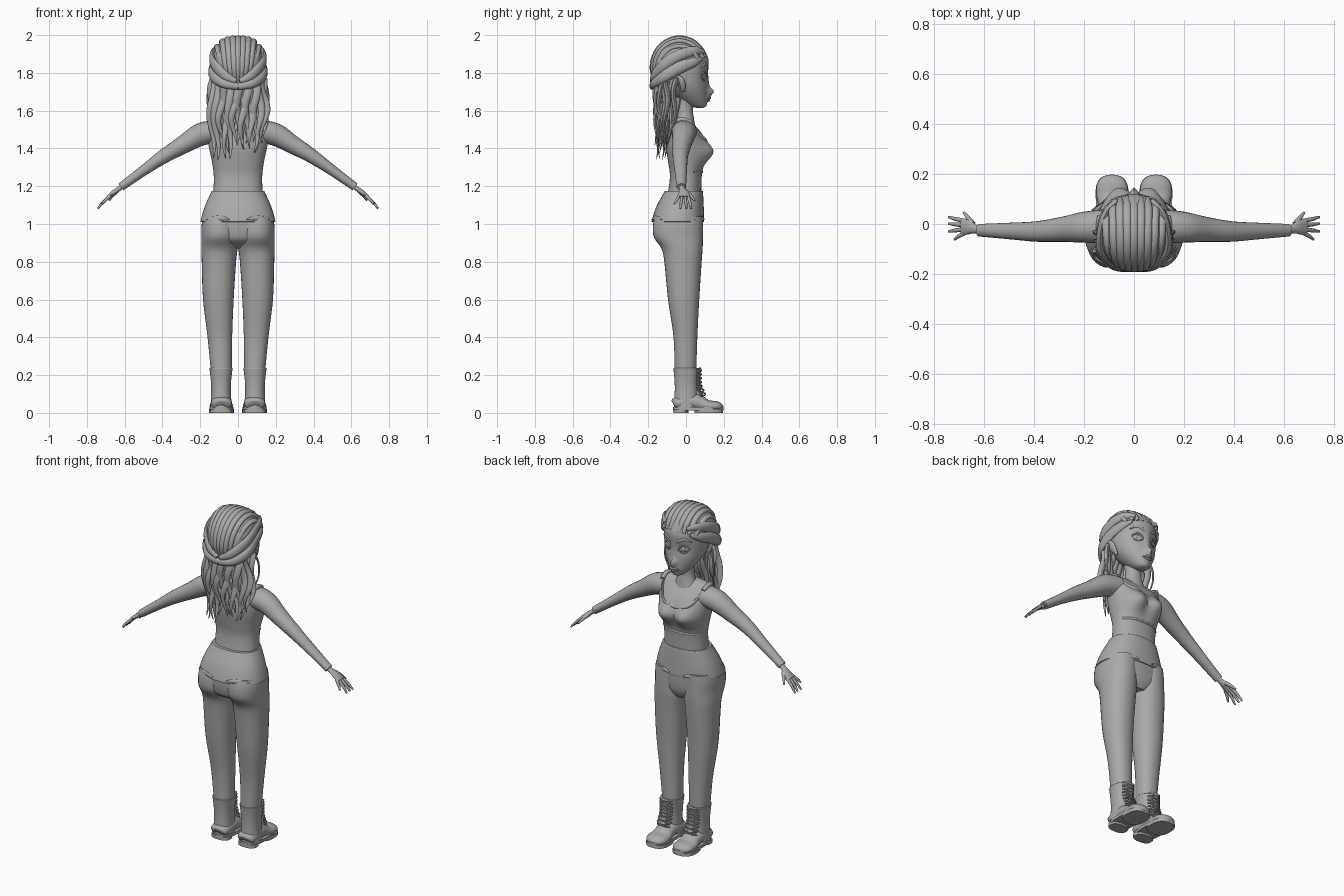
import bpy, bmesh, math, random
from mathutils import Vector
from mathutils.bvhtree import BVHTree

random.seed(4)
GREY = bpy.data.materials.new("plain grey")
GREY.diffuse_color = (0.4, 0.4, 0.4, 1)


def spline(rows, n):
    """Catmull-Rom resampling of rows of numbers, n steps per span."""
    out = []
    for i in range(len(rows) - 1):
        p = [rows[max(i - 1, 0)], rows[i], rows[i + 1], rows[min(i + 2, len(rows) - 1)]]
        for k in range(n):
            t = k / n
            out.append([0.5 * (2 * b + (c - a) * t + (2 * a - 5 * b + 4 * c - d) * t * t
                        + (3 * b - a - 3 * c + d) * t ** 3) for a, b, c, d in zip(*p)])
    return out + [list(rows[-1])]


def skin(name, rings, mirror=False, caps=True, warp=None, angle=50):
    """Mesh from equal rings of points."""
    bm = bmesh.new()
    vs = [[bm.verts.new(warp(Vector(p)) if warp else p) for p in r] for r in rings]
    n = len(vs[0])
    for a, b in zip(vs, vs[1:]):
        for i in range(n):
            bm.faces.new((a[i], a[(i + 1) % n], b[(i + 1) % n], b[i]))
    if caps:
        bm.faces.new(vs[0])
        bm.faces.new(vs[-1])
    bmesh.ops.recalc_face_normals(bm, faces=bm.faces)
    me = bpy.data.meshes.new(name)
    bm.to_mesh(me)
    bm.free()
    me.materials.append(GREY)
    ob = bpy.data.objects.new(name, me)
    bpy.context.collection.objects.link(ob)
    if mirror:
        ob.modifiers.new("mirror", 'MIRROR')
    bpy.ops.object.select_all(action='DESELECT')
    ob.select_set(True)
    bpy.context.view_layer.objects.active = ob
    bpy.ops.object.shade_smooth_by_angle(angle=math.radians(angle))
    return ob


def loft(name, rows, n=5, seg=32, e=2.0, **kw):
    """Stacked super-ellipses: rows of (z, centre x, half width, y back, y front)."""
    rings = []
    for z, cx, rx, yb, yf in (spline(rows, n) if n > 1 else rows):
        ring = []
        for i in range(seg):
            a = 2 * math.pi * i / seg
            c, s = math.cos(a), math.sin(a)
            ring.append((cx + rx * math.copysign(abs(c) ** (2 / e), c),
                         (yb + yf) / 2 + (yf - yb) / 2 * math.copysign(abs(s) ** (2 / e), s), z))
        rings.append(ring)
    return skin(name, rings, **kw)


def tube(name, rows, ref=(0, 0, 1), n=4, seg=10, **kw):
    """Tapered tube: rows of (x, y, z, half width along ref, half height)."""
    pts = spline([tuple(r) if len(r) == 5 else (*r, r[3]) for r in rows], n)
    pos, rings = [Vector(p[:3]) for p in pts], []
    for i, p in enumerate(pts):
        t = (pos[min(i + 1, len(pos) - 1)] - pos[max(i - 1, 0)]).normalized()
        w = Vector(ref)
        w = (w - t * w.dot(t)).normalized()
        h = t.cross(w)
        rings.append([pos[i] + w * max(p[3], .001) * math.cos(a) + h * max(p[4], .001) * math.sin(a)
                      for a in (2 * math.pi * k / seg for k in range(seg))])
    return skin(name, rings, **kw)


def snapper(ob):
    """Surface finder: y of the object's front (side=1) or back (side=-1) at x, z."""
    tree = BVHTree.FromPolygons([v.co for v in ob.data.vertices], [p.vertices for p in ob.data.polygons])

    def y_at(x, z, side=1):
        hit = tree.ray_cast(Vector((x, 2 * side, z)), Vector((0, -side, 0)))[0]
        return hit.y if hit else 0.0
    return y_at


def bump(x, z, cx, cz, rx, rz):
    return math.exp(-((x - cx) / rx) ** 2 - ((z - cz) / rz) ** 2)


# torso with bust
def bust(p):
    if p.y > 0:
        p.y += 0.06 * bump(abs(p.x), p.z, .07, 1.382, .062, .06) + .012 * bump(p.x, p.z, 0, 1.39, .05, .06)
    return p


torso = loft("torso", [(1.14, 0, .132, -.10, .08), (1.25, 0, .128, -.085, .083), (1.33, 0, .138, -.095, .088),
                       (1.40, 0, .153, -.105, .09), (1.47, 0, .165, -.10, .085), (1.525, 0, .165, -.08, .045),
                       (1.555, 0, .12, -.06, .015), (1.565, 0, .05, -.04, .0)], seg=48, e=2.3, warp=bust)
chest = snapper(torso)
neckline = [(-.135, 1.535), (-.11, 1.48), (-.07, 1.445), (0, 1.43), (.07, 1.445), (.11, 1.48), (.135, 1.535)]
tube("neckline_trim", [(x, chest(x, z), z, .009, .006) for x, z in neckline])
tube("top_hem", [(x, chest(x, 1.275) + .001, 1.275, .006, .004)
                 for x in (-.12, -.08, -.03, .03, .08, .12)])
tube("shoulder_strap", [(.135, .03, 1.535, .012), (.14, -.02, 1.555, .013), (.13, -.07, 1.535, .012)],
     ref=(1, 0, 0), mirror=True)
loft("neck", [(1.51, 0, .085, -.065, .05), (1.56, 0, .055, -.05, .042), (1.61, 0, .046, -.05, .036),
              (1.69, 0, .05, -.055, .045)])

# arms and hands
tube("arm", [(.12, -.01, 1.49, .068, .06), (.2, -.013, 1.473, .062, .06), (.29, -.022, 1.42, .05, .048),
             (.39, -.03, 1.36, .041, .038), (.5, -.028, 1.283, .033, .028), (.62, -.025, 1.196, .025, .022)],
     ref=(0, 1, 0), seg=20, mirror=True)
tube("palm", [(.605, -.024, 1.206, .015, .013), (.635, -.02, 1.183, .018, .013), (.66, -.013, 1.165, .029, .013),
              (.69, -.012, 1.142, .033, .009)], ref=(0, 1, 0), seg=14, mirror=True)
for name, a, b in (("index_finger", .012, .028), ("middle_finger", -.005, .002),
                   ("ring_finger", -.021, -.03), ("little_finger", -.035, -.062)):
    k = 1 - .35 * (b < -.05)
    tube(name, [(.675, a, 1.15, .009), (.675 + .04 * k, (a + b) / 2, 1.15 - .035 * k, .008),
                (.675 + .067 * k, b, 1.15 - .068 * k, .005)], ref=(0, 1, 0), seg=8, mirror=True)
tube("thumb", [(.645, 0, 1.172, .012), (.665, .025, 1.15, .009), (.682, .046, 1.125, .005)],
     ref=(1, 0, 0), seg=8, mirror=True)

# trousers
loft("trouser_leg", [(.21, .088, .055, -.06, .054), (.4, .096, .065, -.066, .06), (.6, .104, .081, -.095, .07),
                     (.8, .101, .091, -.115, .083), (.87, .098, .096, -.13, .088), (.93, .096, .097, -.17, .09),
                     (.99, .094, .099, -.175, .09), (1.04, .09, .095, -.165, .09)], e=2.2, mirror=True)
loft("trouser_seat", [(.87, 0, .05, -.07, .06), (.91, 0, .14, -.145, .08), (.96, 0, .182, -.165, .088),
                      (1.03, 0, .19, -.168, .09)], e=2.4)
hips = loft("trouser_hips", [(1.012, 0, .194, -.178, .094), (1.02, 0, .197, -.181, .096),
                             (1.09, 0, .177, -.158, .094), (1.165, 0, .144, -.118, .09),
                             (1.175, 0, .139, -.113, .087)], e=2.3, seg=48)
hip_y = snapper(hips)
for side, label in ((1, "front"), (-1, "back")):
    tube(label + "_pocket_flap", [(x, hip_y(x, z, side), z, w, .006) for x, z, w in
                                  ((.045, 1.024, .003), (.085, 1.03, .012), (.13, 1.03, .012), (.165, 1.024, .003))],
         mirror=True)

# boots
loft("boot_shaft", [(.03, .09, .056, -.065, .06), (.1, .09, .052, -.06, .062), (.16, .09, .053, -.06, .06),
                    (.218, .09, .059, -.065, .066), (.236, .09, .061, -.067, .068), (.237, .09, .053, -.06, .06)],
     e=2.2, mirror=True)
tube("boot_foot", [(.088, -.066, .045, .03, .02), (.088, -.05, .05, .054, .035), (.088, .03, .06, .055, .045),
                   (.088, .075, .05, .055, .042), (.088, .115, .038, .062, .03), (.088, .16, .034, .06, .028),
                   (.088, .185, .028, .042, .02), (.088, .194, .025, .02, .01)],
     ref=(1, 0, 0), seg=20, mirror=True)
for name, z0, z1, yb, yf, w in (("boot_heel", 0, .02, -.067, .012, .057), ("boot_toe_sole", 0, .02, .045, .197, .066),
                                ("boot_welt", .012, .03, -.068, .198, .064)):
    loft(name, [(z0, .088, w, yb, yf), (z1, .088, w, yb, yf)], n=1, e=2.6, mirror=True)
tube("boot_tongue", [(.09, .085, .085, .03, .01), (.09, .068, .13, .03, .01), (.09, .064, .19, .032, .01),
                     (.09, .075, .24, .032, .007)], ref=(1, 0, 0), mirror=True)
for i in range(7):
    z = .09 + .021 * i
    y = .078 + .022 * max(0, 1 - i / 2.5)
    for s in (-1, 1):
        tube("boot_lace", [(.09 - s * .042, y - .02, z, .004), (.09 - s * .02, y, z + .004, .004),
                           (.09 + s * .02, y, z + .014, .004), (.09 + s * .042, y - .02, z + .018, .004)],
             n=2, seg=6, mirror=True)


# head with nose and chin
def face(p):
    if p.y > .03:
        p.y += .03 * bump(p.x, p.z, 0, 1.70, .018, .022) + .008 * bump(p.x, p.z, 0, 1.74, .015, .04)
        p.y += .012 * bump(p.x, p.z, 0, 1.665, .03, .018)
        p.y -= .012 * bump(abs(p.x), p.z, .05, 1.785, .03, .03)
    return p


head = loft("head", [(1.615, 0, .018, .055, .092), (1.625, 0, .038, .02, .107), (1.655, 0, .066, -.03, .112),
                     (1.70, 0, .097, -.08, .114), (1.75, 0, .117, -.12, .114), (1.82, 0, .126, -.15, .118),
                     (1.88, 0, .124, -.155, .117), (1.94, 0, .10, -.13, .08), (1.97, 0, .05, -.08, .02)],
            seg=56, n=6, warp=face)
skin_y = snapper(head)


def on_face(name, pts, w, h, lift=0.0, mirror=True):
    tube(name, [(x, skin_y(x, z) + lift, z, w * k, h) for x, z, k in pts], seg=8, mirror=mirror)


on_face("eyebrow", [(.02, 1.825, .7), (.045, 1.842, 1), (.07, 1.845, .9), (.092, 1.828, .3)], .008, .005)
on_face("upper_eyelid", [(.024, 1.778, .6), (.04, 1.801, 1), (.06, 1.804, 1), (.082, 1.79, .6)], .005, .006)
on_face("lower_eyelid", [(.024, 1.776, .6), (.045, 1.763, 1), (.065, 1.765, 1), (.082, 1.788, .6)], .003, .004)
on_face("eyeball", [(.027, 1.781, .3), (.04, 1.782, .9), (.062, 1.784, .9), (.079, 1.786, .3)], .018, .005)
on_face("iris", [(.043, 1.783, .2), (.048, 1.783, 1), (.056, 1.783, 1), (.061, 1.783, .2)], .012, .003, .005)
on_face("upper_lip", [(-.03, 1.663, .3), (-.012, 1.669, 1), (0, 1.667, .9), (.012, 1.669, 1), (.03, 1.663, .3)],
        .006, .006, 0, False)
on_face("lower_lip", [(-.027, 1.661, .3), (0, 1.655, 1), (.027, 1.661, .3)], .007, .007, 0, False)
tube("ear", [(.108, -.015, 1.70, .008, .005), (.122, -.02, 1.725, .018, .009), (.134, -.032, 1.758, .024, .009),
             (.138, -.045, 1.785, .01, .006)], ref=(0, 1, 0), mirror=True)

# swept-back hair: cap, front-to-back locks, side rolls
YC, ZC = -.034, 1.83
rings = []
for j in range(25):
    u = -.97 + 1.94 * j / 24
    s = (1 - abs(u) ** 2.6) ** (1 / 2.6)
    arc = [math.radians(22 + 185 * k / 24) for k in range(25)]
    outer = [(u * .138, YC + .142 * s * math.cos(a), ZC + .155 * s * math.sin(a)) for a in arc]
    rings.append(outer + [(x * .9, YC + (y - YC) * .8, ZC + (z - ZC) * .8) for x, y, z in reversed(outer)])
skin("hair_cap", rings)
for j in range(9):
    u = (j - 4) / 4 * .84
    s = (1 - abs(u) ** 2.8) ** (1 / 2.8)
    rows = []
    for k in range(9):
        a = math.radians(20 + 188 * k / 8)
        pinch = 1 - .45 * (k / 8) ** 3
        rows.append((u * .132 * pinch, YC + .146 * s * math.cos(a), ZC + .156 * s * math.sin(a),
                     .018 if 0 < k < 8 else .009, .013))
    tube("hair_lock", rows, ref=(1, 0, 0), mirror=False)
tube("upper_hair_roll", [(.07, .095, 1.91, .012, .01), (.112, .045, 1.915, .025, .014), (.133, -.03, 1.895, .03, .016),
                         (.13, -.11, 1.85, .03, .016), (.075, -.168, 1.79, .025, .014), (.01, -.18, 1.755, .015, .012)],
     mirror=True)
tube("lower_hair_roll", [(.085, .085, 1.875, .01, .008), (.118, .045, 1.858, .024, .014), (.136, -.03, 1.83, .032, .016),
                         (.135, -.11, 1.785, .03, .017), (.08, -.17, 1.745, .024, .016), (0, -.18, 1.728, .018, .013)],
     mirror=True)

# long wavy hair down the back
for layer, count in ((0, 13), (1, 11)):
    for i in range(count):
        x = -.125 + .25 * i / (count - 1)
        end = random.uniform(1.32, 1.44) + .05 * layer
        y0 = -.155 + .055 * layer + .05 * (abs(x) / .125) ** 2
        phase, amp, rows = random.uniform(0, 6.28), random.uniform(.006, .014), []
        for k in range(9):
            t = k / 8
            w = .02 * (1 - t ** 2.5) + .002
            rows.append((x * (1 + .12 * math.sin(3 * t)) + amp * math.sin(phase + 9 * t),
                         y0 - .03 * t * layer + .01 * math.cos(phase + 8 * t), 1.77 + (end - 1.77) * t, w, w * .6))
        tube("long_hair_strand", rows, ref=(1, 0, 0), n=3, seg=8)
tube("side_wisp", [(.135, -.05, 1.79, .006), (.158, -.03, 1.70, .006), (.16, -.035, 1.63, .005),
                   (.145, -.05, 1.56, .004), (.15, -.06, 1.48, .002)], ref=(1, 0, 0), seg=6, mirror=True)
